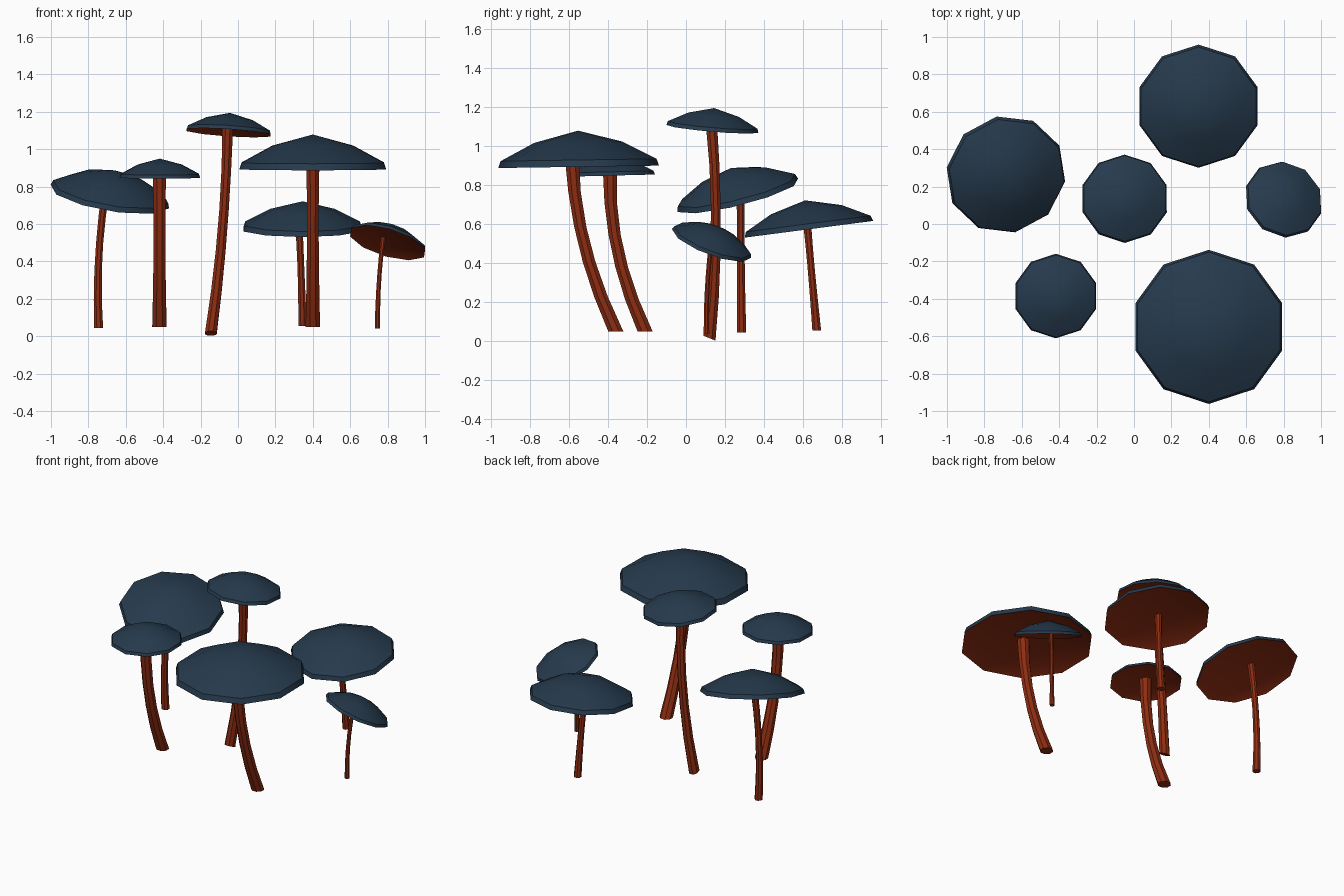
import bpy, bmesh, math
from mathutils import Vector

if "Cube" in bpy.data.objects:
    bpy.data.objects.remove(bpy.data.objects["Cube"])


def material(name, rgb):
    m = bpy.data.materials.new(name)
    m.diffuse_color = (*rgb, 1)
    m.use_nodes = True
    m.node_tree.nodes["Principled BSDF"].inputs["Base Color"].default_value = m.diffuse_color
    return m


NAVY = material("navy_cap", (0.019, 0.042, 0.073))
RUST = material("rust_red", (0.27, 0.026, 0.006))
CAP_SIDES, STEM_SIDES, STEM_STEPS = 10, 8, 5


def finish(bm, name, mats):
    bmesh.ops.recalc_face_normals(bm, faces=bm.faces)
    mesh = bpy.data.meshes.new(name)
    bm.to_mesh(mesh)
    bm.free()
    for m in mats:
        mesh.materials.append(m)
    ob = bpy.data.objects.new(name, mesh)
    bpy.context.collection.objects.link(ob)
    bpy.ops.object.select_all(action='DESELECT')
    ob.select_set(True)
    bpy.context.view_layer.objects.active = ob
    bpy.ops.object.shade_smooth_by_angle(angle=math.radians(40))


def bridge(bm, a, b, mat=0):
    n = len(a)
    for i in range(n):
        bm.faces.new((a[i], a[(i + 1) % n], b[(i + 1) % n], b[i])).material_index = mat


def fan(bm, ring, tip, mat=0):
    n = len(ring)
    for i in range(n):
        bm.faces.new((ring[i], ring[(i + 1) % n], tip)).material_index = mat


def cap(name, centre, radius, slope, phase):
    """Shallow cone with a thin rim and a recessed rust underside."""
    bm = bmesh.new()
    turn = Vector((0, 0, 1)).rotation_difference(Vector((-slope[0], -slope[1], 1)))

    def vert(r, h, ang=0.0):
        p = Vector((r * math.cos(ang), r * math.sin(ang), h)) * radius
        return bm.verts.new(centre + turn @ p)

    # (radius, height): shoulder, rim top, rim edge, gill lip
    profile = [(0.55, 0.305), (0.97, 0.085), (1, 0), (0.82, 0.075)]
    rings = [[vert(r, h, math.radians(phase) + math.tau * i / CAP_SIDES)
              for i in range(CAP_SIDES)] for r, h in profile]
    fan(bm, rings[0], vert(0, 0.45))
    for k in range(3):
        bridge(bm, rings[k], rings[k + 1], k // 2)
    fan(bm, rings[3], vert(0, 0.1), 1)
    finish(bm, name, [NAVY, RUST])


def stem(name, base, bend, top, radius, base_slope):
    """Curved stem, flared at the foot and slightly under the cap."""
    bm = bmesh.new()
    middle = Vector((*bend, (base.z + top.z) / 2))
    rings = []
    for k in range(STEM_STEPS + 1):
        t = k / STEM_STEPS
        p = base * (1 - t) ** 2 + middle * 2 * t * (1 - t) + top * t * t
        r = radius * (1 + 0.35 * (1 - t) ** 2 + 0.25 * t ** 4)
        ring = []
        for i in range(STEM_SIDES):
            a = math.tau * (i + 0.5) / STEM_SIDES
            dx, dy = r * math.cos(a), r * math.sin(a)
            ring.append(bm.verts.new(p + Vector((dx, dy, base_slope * (1 - t) * dy))))
        rings.append(ring)
    for a, b in zip(rings, rings[1:]):
        bridge(bm, a, b)
    bm.faces.new(rings[0])
    bm.faces.new(rings[-1])
    finish(bm, name, [RUST])


def mushroom(label, centre, radius, slope, base, bend, top, width, phase=90, base_slope=0):
    c = Vector(centre)
    cap(label + "_cap", c, radius, slope, phase)
    # stem top reaches the sloping underside of the cap
    z = c.z + slope[0] * (top[0] - c.x) + slope[1] * (top[1] - c.y) + 0.12 * radius
    stem(label + "_stem", Vector(base), bend, Vector((*top, z)), width, base_slope)


mushroom("large_front", (0.40, -0.55, 0.893), 0.412, (0, 0.015),
         (0.40, -0.36, 0.05), (0.40, -0.57), (0.40, -0.585), 0.031)
mushroom("small_front_left", (-0.418, -0.385, 0.848), 0.226, (0, 0.025),
         (-0.42, -0.21, 0.05), (-0.42, -0.40), (-0.42, -0.39), 0.031)
mushroom("tall_centre", (-0.05, 0.135, 1.088), 0.237, (-0.065, -0.085),
         (-0.145, 0.12, 0.015), (-0.066, 0.181), (-0.055, 0.13), 0.025, base_slope=-0.4)
mushroom("wide_left", (-0.685, 0.265, 0.747), 0.325, (-0.17, 0.25),
         (-0.745, 0.285, 0.045), (-0.765, 0.28), (-0.705, 0.28), 0.019, phase=100)
mushroom("wide_back", (0.345, 0.63, 0.573), 0.332, (0, 0.13),
         (0.345, 0.67, 0.055), (0.34, 0.645), (0.325, 0.62), 0.018)
mushroom("small_right", (0.80, 0.13, 0.50), 0.216, (-0.30, -0.38),
         (0.746, 0.105, 0.04), (0.745, 0.10), (0.777, 0.133), 0.0115)
